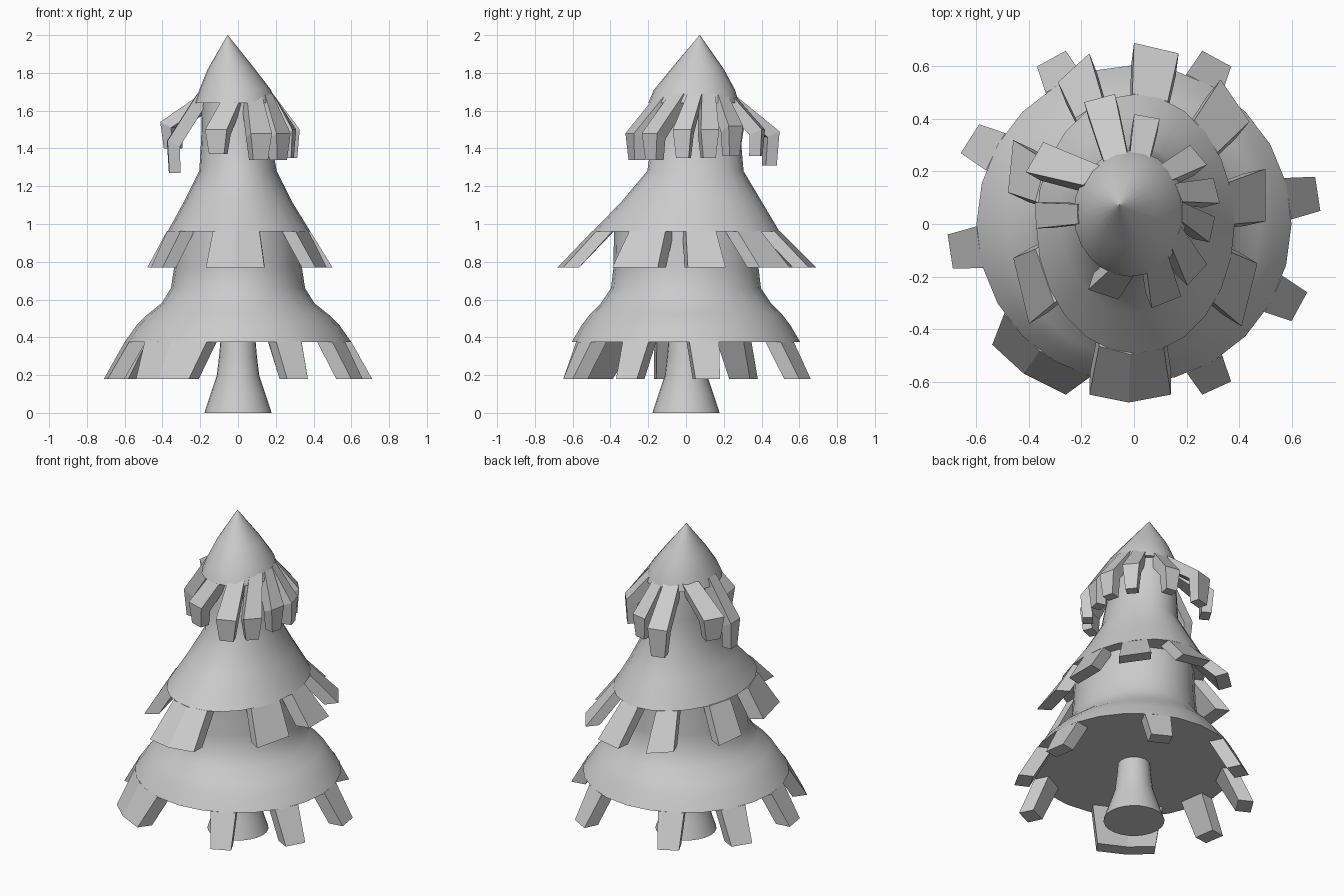
import bpy, bmesh, math
from mathutils import Vector

if "Cube" in bpy.data.objects:
    bpy.data.objects.remove(bpy.data.objects["Cube"])


def finish(bm, name, smooth):
    bmesh.ops.recalc_face_normals(bm, faces=bm.faces)
    me = bpy.data.meshes.new(name)
    bm.to_mesh(me)
    bm.free()
    ob = bpy.data.objects.new(name, me)
    bpy.context.collection.objects.link(ob)
    if smooth:
        bpy.ops.object.select_all(action='DESELECT')
        ob.select_set(True)
        bpy.context.view_layer.objects.active = ob
        bpy.ops.object.shade_smooth_by_angle(angle=math.radians(40))
    return ob


def bridge(bm, rings):
    # joins closed point rings and caps both ends
    vs = [[bm.verts.new(p) for p in r] for r in rings]
    n = len(vs[0])
    for a, b in zip(vs, vs[1:]):
        for i in range(n):
            j = (i + 1) % n
            bm.faces.new((a[i], a[j], b[j], b[i]))
    bm.faces.new(vs[0])
    bm.faces.new(vs[-1])


def loft(name, sections, n=24):
    # each section: z, radius x, radius y, centre x, centre y
    bm = bmesh.new()
    bridge(bm, [[(cx + rx * math.cos(2 * math.pi * i / n),
                  cy + ry * math.sin(2 * math.pi * i / n), z) for i in range(n)]
                for z, rx, ry, cx, cy in sections])
    return finish(bm, name, True)


def skirt_teeth(name, tips, z_top, z_tip, rx, ry, flare, thick):
    # each tooth: outline of its tip seen from above; its root sits on the rim ellipse
    bm = bmesh.new()
    for tip in tips:
        pts = [Vector(p) for p in tip]
        mid = (pts[0] + pts[-1]) / 2
        wide = [mid + (p - mid) * flare for p in pts]
        root = [p / math.hypot(p.x / rx, p.y / ry) for p in wide]
        rings = []
        for row, z in ((root, z_top), (pts, z_tip)):
            inner = [p - mid.normalized() * thick for p in reversed(row)]
            rings.append([(p.x, p.y, z) for p in row + inner])
        bridge(bm, rings)
    return finish(bm, name, False)


# trunk
loft("trunk", [(0, .178, .178, 0, 0), (.1, .145, .145, 0, 0), (.2, .112, .112, 0, 0),
               (.3, .1, .1, 0, 0), (.42, .09, .09, 0, 0)])

# lower foliage tier
loft("lower_tier", [(.375, .6, .605, 0, 0), (.46, .54, .555, 0, 0), (.52, .48, .51, 0, 0),
                    (.58, .405, .45, 0, 0), (.66, .355, .397, 0, 0),
                    (.76, .34, .385, 0, 0), (1.0, .325, .38, 0, 0)])
skirt_teeth("lower_teeth", [
    [(.71, .05), (.69, .18)],
    [(.6, -.37), (.66, -.26)],
    [(.26, -.65), (.37, -.6)],
    [(-.54, -.46), (-.42, -.57), (-.26, -.65)],
    [(-.69, -.17), (-.71, -.04)],
    [(-.66, .27), (-.59, .38)],
    [(-.37, .6), (-.26, .66)],
    [(.26, .66), (.37, .6)]], .376, .18, .6, .605, 1.45, .09)

# middle foliage tier
loft("middle_tier", [(.96, .378, .495, .005, 0), (1.12, .285, .37, 0, .03),
                     (1.28, .205, .255, 0, .05), (1.45, .185, .235, -.01, .055),
                     (1.7, .17, .2, -.02, .06)])
skirt_teeth("middle_teeth", [
    [(-.17, -.65), (-.02, -.68), (.14, -.65)],
    [(.41, -.39), (.47, -.15)],
    [(.5, .01), (.5, .21)],
    [(.44, .39), (.33, .55)],
    [(.17, .65), (0, .69)],
    [(-.17, .65), (-.29, .54)],
    [(-.46, .32), (-.48, .12)],
    [(-.46, -.13), (-.4, -.38)]], .962, .77, .382, .497, 1.1, .085)

# top cone with its tip leaning off centre
loft("top_tier", [(1.64, .215, .24, -.015, .04), (1.71, .19, .215, -.015, .045),
                  (1.82, .125, .14, -.035, .06), (2.0, .001, .001, -.055, .073)])

# drooping bent fronds round the top: angle, root twist, reach, elbow z, tip z, width
fronds = [(105, 0, .45, 1.49, 1.31, .11), (80, 0, .37, 1.5, 1.36, .09),
          (40, 8, .34, 1.52, 1.36, .09), (14, 8, .34, 1.5, 1.35, .09),
          (-12, 12, .32, 1.5, 1.35, .09), (-43, 15, .35, 1.48, 1.34, .1),
          (-68, 8, .37, 1.48, 1.34, .11), (-108, 16, .33, 1.5, 1.37, .11),
          (182, 0, .36, 1.44, 1.27, .09), (150, -14, .42, 1.54, 1.4, .12)]
centre = Vector((-.015, .045, 0))
bm = bmesh.new()
for ang, twist, reach, z_elbow, z_tip, w in fronds:
    rings = []
    for turn, r, z, hw, drop, t in ((twist, .2, 1.69, w * .42, .05, .05),
                                    (0, reach, z_elbow, w * .55, .03, .065),
                                    (0, reach - .01, z_tip, w * .38, 0, .06)):
        a = math.radians(ang + turn)
        out = Vector((math.cos(a), math.sin(a), 0))
        side = Vector((-out.y, out.x, 0)) * hw
        o = centre + out * r + Vector((0, 0, z))
        i = o - out * t - Vector((0, 0, drop))
        rings.append([o - side, o + side, i + side, i - side])
    bridge(bm, rings)
finish(bm, "top_fronds", False)
